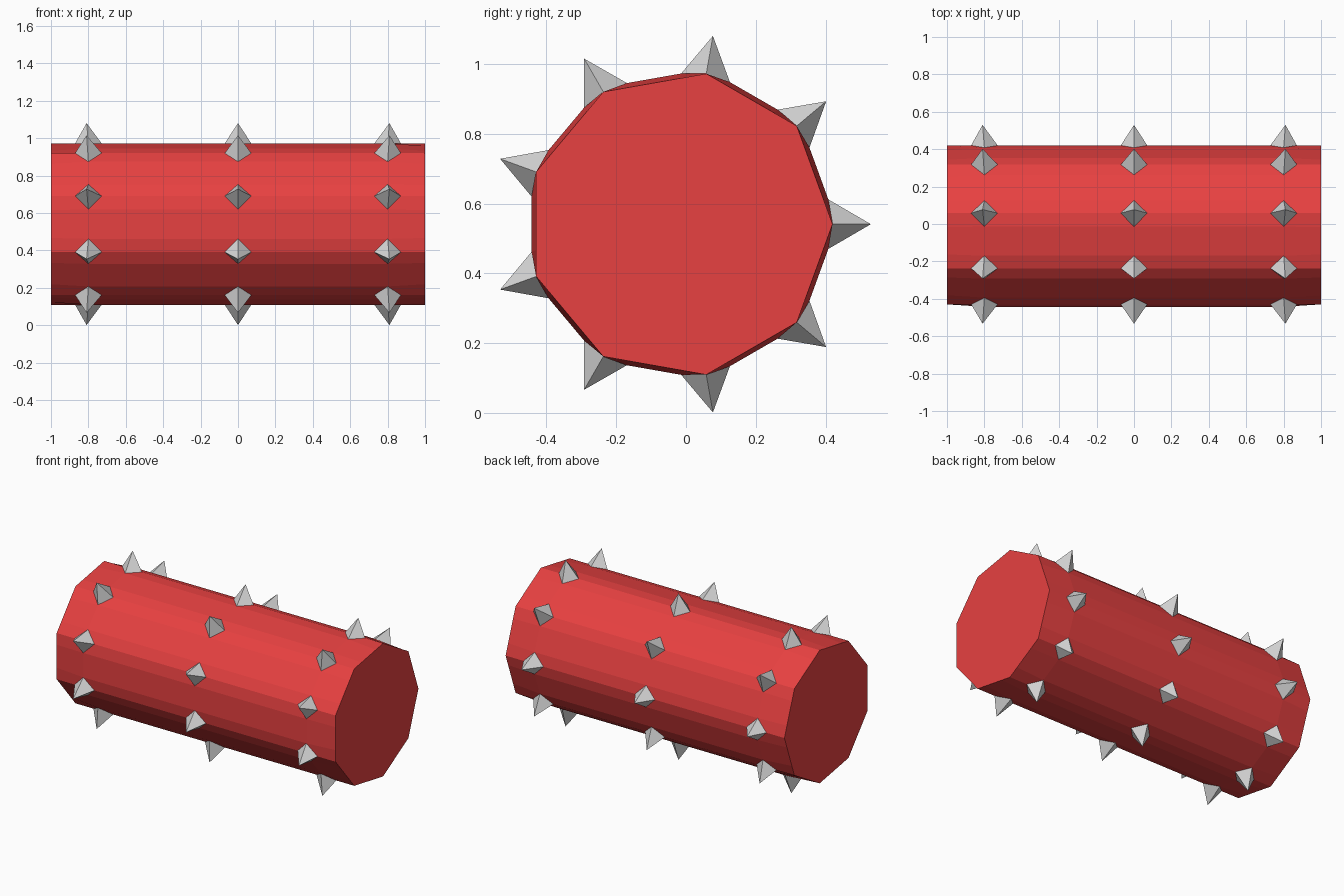
import bpy, bmesh, math

if "Cube" in bpy.data.objects:
    bpy.data.objects.remove(bpy.data.objects["Cube"])

CY, CZ = -0.018, 0.541          # roller axis
SIDES, R = 9, 0.438             # nine-sided drum
ROWS = (-0.8, 0.0, 0.8)         # spike rows along the drum
HALF, LOW, TIP = 0.071, 0.426, 0.548   # spike base half-width, side corner radius, tip radius


def material(name, rgb):
    m = bpy.data.materials.new(name)
    m.diffuse_color = (*rgb, 1)
    m.use_nodes = True
    m.node_tree.nodes["Principled BSDF"].inputs["Base Color"].default_value = m.diffuse_color
    return m


def make_object(name, bm, mat):
    bmesh.ops.recalc_face_normals(bm, faces=bm.faces)
    me = bpy.data.meshes.new(name)
    bm.to_mesh(me)
    bm.free()
    me.materials.append(mat)
    ob = bpy.data.objects.new(name, me)
    bpy.context.collection.objects.link(ob)
    return ob


def point(x, k, out, side=0.0):
    """Point at ridge k: distance out from the axis, shifted sideways around it."""
    a = 2 * math.pi * k / SIDES
    return (x, CY + out * math.cos(a) - side * math.sin(a),
            CZ + out * math.sin(a) + side * math.cos(a))


red = material("red", (0.8, 0.052, 0.052))
grey = material("light grey", (0.67, 0.67, 0.67))

# Drum: nine-sided ends, slightly swollen between the spikes
flat = R - HALF * math.tan(math.pi / SIDES)
bm = bmesh.new()
rings = []
for x in (-1.0, *ROWS, 1.0):
    low = flat if abs(x) == 1 else LOW
    rings.append([bm.verts.new(point(x, k, o, s)) for k in range(SIDES)
                  for o, s in ((low, -HALF), (R, 0), (low, HALF))])
n = SIDES * 3
for a, b in zip(rings, rings[1:]):
    for i in range(n):
        j = (i + 1) % n
        bm.faces.new((a[i], a[j], b[j], b[i]))
bm.faces.new(rings[0])
bm.faces.new(rings[-1])
make_object("drum", bm, red)

# Spikes: four-sided pyramids on every ridge, outer rows lean out a little
bm = bmesh.new()
for x in ROWS:
    for k in range(SIDES):
        base = [bm.verts.new(p) for p in (
            point(x - HALF, k, R), point(x, k, LOW, -HALF),
            point(x + HALF, k, R), point(x, k, LOW, HALF))]
        tip = bm.verts.new(point(x * 1.012, k, TIP))
        for i in range(4):
            bm.faces.new((base[i], base[(i + 1) % 4], tip))
        bm.faces.new((base[0], base[1], base[2]))
        bm.faces.new((base[0], base[2], base[3]))
make_object("spikes", bm, grey)
